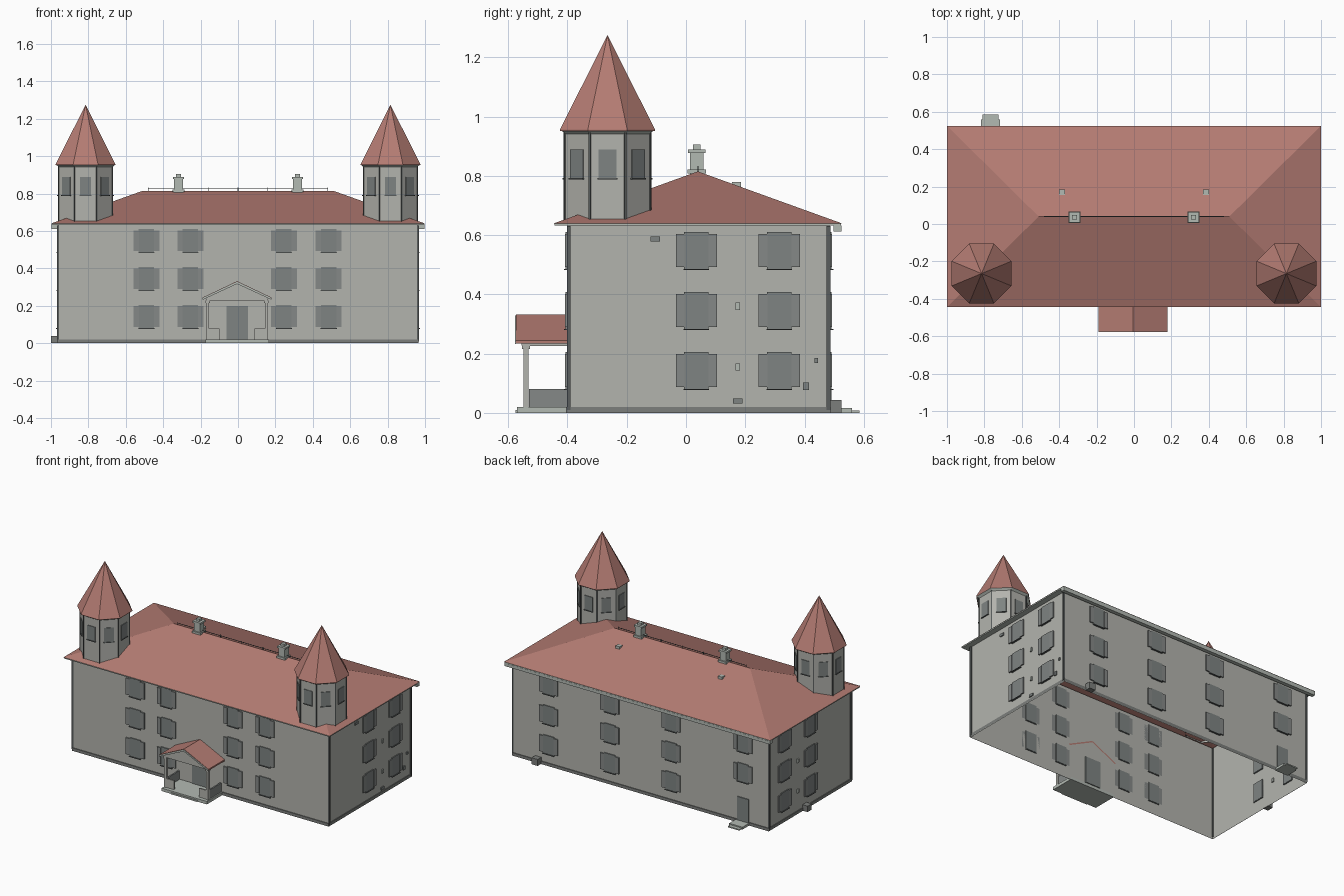
import bpy, bmesh, math
from mathutils import Matrix, Vector

cube = bpy.data.objects.get("Cube")
if cube:
    bpy.data.objects.remove(cube)


def material(name, r, g, b):
    m = bpy.data.materials.new(name)
    m.use_nodes = True
    m.diffuse_color = (r, g, b, 1)
    m.node_tree.nodes["Principled BSDF"].inputs["Base Color"].default_value = (r, g, b, 1)
    return m


WALL = material("pale stone", 0.45, 0.455, 0.42)
ROOF = material("red tile", 0.455, 0.20, 0.17)
PANE = material("window grey", 0.21, 0.23, 0.225)
SHUTTER = material("shutter grey", 0.235, 0.25, 0.245)
PLINTH = material("base grey", 0.20, 0.21, 0.20)
METAL = material("dark metal", 0.10, 0.11, 0.11)
TRIM = material("pale trim", 0.45, 0.49, 0.45)


def finish(name, bm, mats, matrix=None):
    bmesh.ops.remove_doubles(bm, verts=bm.verts[:], dist=1e-5)
    mesh = bpy.data.meshes.new(name)
    bm.to_mesh(mesh)
    bm.free()
    for m in mats:
        mesh.materials.append(m)
    ob = bpy.data.objects.new(name, mesh)
    if matrix:
        ob.matrix_world = matrix
    bpy.context.collection.objects.link(ob)
    return ob


def boxes(name, parts, mats, matrix=None):
    """Each part is (centre, size, material index)."""
    bm = bmesh.new()
    for centre, size, index in parts:
        m = Matrix.Translation(centre) @ Matrix.Diagonal((*size, 1))
        made = bmesh.ops.create_cube(bm, size=1, matrix=m)
        for f in {f for v in made["verts"] for f in v.link_faces}:
            f.material_index = index
    return finish(name, bm, mats, matrix)


def loft(name, rings, mat, cap=False):
    bm = bmesh.new()
    loops = [[bm.verts.new(p) for p in ring] for ring in rings]
    n = len(loops[0])
    for a, b in zip(loops, loops[1:]):
        for i in range(n):
            j = (i + 1) % n
            bm.faces.new((a[i], a[j], b[j], b[i]))
    if cap:
        bm.faces.new(loops[0][::-1])
        bm.faces.new(loops[-1])
    return finish(name, bm, [mat])


def rect(x, y0, y1, z):
    return [(-x, y0, z), (x, y0, z), (x, y1, z), (-x, y1, z)]


def octagon(cx, cy, flat, z):
    r = flat / math.cos(math.pi / 8)
    angles = [(i + 0.5) * math.pi / 4 for i in range(8)]
    return [(cx + r * math.cos(a), cy + r * math.sin(a), z) for a in angles]


def prism(name, profile, y0, y1, mat):
    return loft(name, [[(x, y, z) for x, z in profile] for y in (y1, y0)], mat, True)


# Main shell, open underneath
X, FRONT, BACK = 0.96, -0.40, 0.485
loft("walls", [rect(X, FRONT, BACK, 0), rect(X, FRONT, BACK, 0.634)], WALL)
loft("plinth", [rect(X + 0.005, FRONT - 0.005, BACK + 0.005, 0),
                rect(X + 0.005, FRONT - 0.005, BACK + 0.005, 0.02),
                rect(X, FRONT, BACK, 0.02)], PLINTH)
loft("main_roof", [rect(1, -0.445, 0.525, 0.64), rect(0.51, 0.04, 0.04, 0.815)], ROOF)
loft("eaves", [rect(X, FRONT, BACK, 0.632), rect(0.998, -0.443, 0.523, 0.632),
               rect(0.998, -0.443, 0.523, 0.64)], TRIM)
boxes("back_gutter", [((0, 0.511, 0.622), (1.995, 0.026, 0.02), 0)], [TRIM])
for sx in (-1, 1):
    boxes("downpipes", [((sx * 0.962, y, 0.32), (0.012, 0.012, 0.62), 0)
                        for y in (FRONT + 0.004, BACK - 0.004)], [METAL])

# Placement of wall fittings: local -y points outwards
SIDES = {"front": (0, FRONT), "right": (90, X), "back": (180, BACK), "left": (-90, -X)}


def on_wall(side, u, z):
    angle, d = SIDES[side]
    place = (u, d, z) if side in ("front", "back") else (d, u, z)
    return Matrix.Translation(place) @ Matrix.Rotation(math.radians(angle), 4, "Z")


def window(side, u, z):
    parts = [((0, 0, 0), (0.082, 0.012, 0.125), 0)]
    parts += [((s * 0.055, -0.004, 0), (0.029, 0.008, 0.111), 1) for s in (-1, 1)]
    parts.append(((0, -0.004, -0.064), (0.086, 0.016, 0.004), 2))
    boxes(side + "_window", parts, [PANE, SHUTTER, METAL], on_wall(side, u, z))


ROWS = (0.143, 0.345, 0.548)
COLUMNS = {"front": (-0.49, -0.255, 0.245, 0.485), "right": (0.035, 0.315),
           "left": (0.035, 0.315), "back": (0.69, 0.23, -0.23, -0.77)}
DOOR_X = -0.77
for side, columns in COLUMNS.items():
    for u in columns:
        for z in ROWS:
            if not (side == "back" and u == DOOR_X and z == ROWS[0]):
                window(side, u, z)

# Back door with steps
boxes("back_door", [((0, 0, 0), (0.085, 0.012, 0.16), 0)], [PANE], on_wall("back", DOOR_X, 0.095))
boxes("back_steps", [((DOOR_X + 0.003, 0.52, 0.008), (0.10, 0.08, 0.016), 0),
                     ((DOOR_X + 0.003, 0.535, 0.004), (0.085, 0.10, 0.008), 0)], [TRIM])

# Ground boxes and small wall vents
boxes("back_ground_box", [((0.77, 0.505, 0.022), (0.045, 0.04, 0.044), 0)], [PLINTH])
boxes("left_ground_box", [((-0.98, 0.1, 0.02), (0.038, 0.045, 0.04), 0)], [PLINTH])
for side in ("right", "left"):
    for z in (0.155, 0.36):
        boxes(side + "_lamp", [((0, 0, 0), (0.016, 0.016, 0.025), 0)], [TRIM], on_wall(side, 0.175, z))
for u, z, w, h in ((-0.103, 0.587, 0.032, 0.018), (0.175, 0.04, 0.032, 0.018),
                   (0.405, 0.09, 0.02, 0.026), (0.44, 0.177, 0.012, 0.018)):
    boxes("right_vent", [((0, 0, 0), (w, 0.014, h), 0)], [PANE], on_wall("right", u, z))

# Corner towers
for label, cx in (("left", 0.815), ("right", -0.815)):
    cy, flat = -0.265, 0.144
    loft(label + "_tower_wall", [octagon(cx, cy, flat, z) for z in (0.645, 0.955)], WALL)
    loft(label + "_tower_cornice", [octagon(cx, cy, r, z) for r, z in
                                    ((flat, 0.942), (flat + 0.006, 0.948), (0.158, 0.955))], TRIM)
    loft(label + "_tower_roof", [octagon(cx, cy, r, z) for r, z in
                                 ((0.16, 0.952), (0.16, 0.957), (0, 1.275))], ROOF)
    for i in range(8):
        spin = Matrix.Translation((cx, cy, 0.84)) @ Matrix.Rotation(i * math.pi / 4, 4, "Z")
        boxes(label + "_tower_window", [((0, -flat, 0), (0.06, 0.008, 0.097), 0),
                                        ((0, -flat - 0.003, -0.05), (0.066, 0.01, 0.004), 1)],
              [PANE, METAL], spin)
        edge = spin @ Matrix.Rotation(math.pi / 8, 4, "Z")
        boxes(label + "_tower_corner", [((0, -flat * 1.0824, -0.04), (0.006, 0.006, 0.3), 0)],
              [METAL], edge)

# Chimneys, roof vents and ridge rail
for sx in (-1, 1):
    x, y = sx * 0.318, 0.036
    boxes("chimney", [((x, y, 0.835), (0.046, 0.046, 0.09), 0),
                      ((x, y, 0.815), (0.062, 0.062, 0.014), 0),
                      ((x, y, 0.883), (0.058, 0.058, 0.012), 0),
                      ((x, y, 0.896), (0.026, 0.026, 0.018), 0)], [TRIM])
    boxes("roof_vent", [((sx * 0.385, 0.17, 0.767), (0.03, 0.03, 0.026), 0)], [TRIM])
rail = [((0, 0.04, 0.826), (0.96, 0.003, 0.003), 0)]
rail += [((-0.48 + i * 0.16, 0.04, 0.822), (0.003, 0.003, 0.022), 0) for i in range(7)]
boxes("ridge_rail", rail, [METAL])

# Entrance porch
C = -0.005
prism("porch_roof", [(C - 0.185, 0.234), (C, 0.322), (C + 0.185, 0.234),
                     (C + 0.185, 0.244), (C, 0.332), (C - 0.185, 0.244)], -0.574, FRONT, ROOF)
prism("porch_gable", [(C - 0.165, 0.228), (C + 0.165, 0.228), (C + 0.165, 0.243),
                      (C, 0.321), (C - 0.165, 0.243)], -0.555, -0.53, WALL)
prism("porch_gable_trim", [(C - 0.185, 0.232), (C, 0.317), (C + 0.185, 0.232),
                           (C + 0.185, 0.242), (C, 0.329), (C - 0.185, 0.242)], -0.577, -0.574, TRIM)
boxes("porch_floor", [((C, -0.485, 0.01), (0.34, 0.17, 0.02), 0),
                      ((C, -0.56, 0.005), (0.2, 0.03, 0.01), 0)], [TRIM])
for s in (-1, 1):
    boxes("porch_post", [((C + s * 0.157, -0.54, 0.125), (0.016, 0.018, 0.21), 0),
                         ((C + s * 0.157, -0.54, 0.222), (0.024, 0.026, 0.014), 0),
                         ((C + s * 0.157, -0.47, 0.232), (0.016, 0.14, 0.014), 0)], [WALL])
    boxes("porch_side_panel", [((C + s * 0.157, -0.466, 0.05), (0.01, 0.128, 0.06), 0)], [SHUTTER])
    boxes("porch_front_panel", [((C + s * 0.122, -0.54, 0.05), (0.055, 0.01, 0.06), 0)], [WALL])
boxes("front_door", [((0, 0, 0), (0.115, 0.012, 0.18), 0)], [PANE], on_wall("front", C, 0.11))
